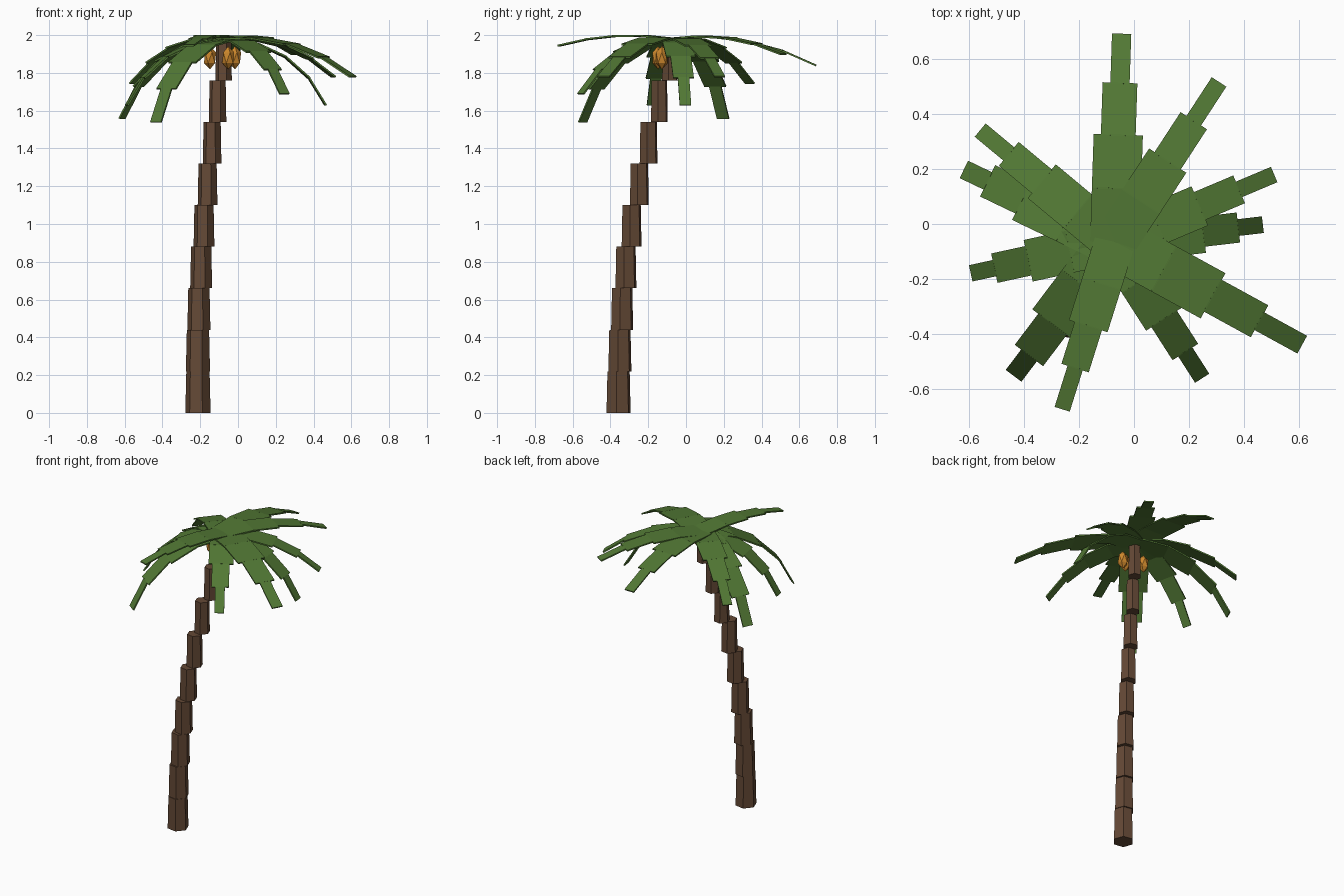
import bpy, bmesh
from math import sin, cos, radians, degrees, atan2, hypot
from mathutils import Matrix, Vector

if "Cube" in bpy.data.objects:
    bpy.data.objects.remove(bpy.data.objects["Cube"])


def material(name, rgb):
    m = bpy.data.materials.new(name)
    m.diffuse_color = (*rgb, 1)
    m.use_nodes = True
    m.node_tree.nodes["Principled BSDF"].inputs["Base Color"].default_value = m.diffuse_color
    return m


BARK = material("bark", (0.127, 0.066, 0.036))
LEAF = material("leaf", (0.085, 0.19, 0.035))
NUT = material("nut", (0.60, 0.24, 0.025))


def finish(bm, name, mat):
    me = bpy.data.meshes.new(name)
    bm.to_mesh(me)
    bm.free()
    me.materials.append(mat)
    ob = bpy.data.objects.new(name, me)
    bpy.context.collection.objects.link(ob)
    return ob


# Trunk: nine stacked six-sided logs stepping along a leaning curve
SEG = 0.22
centres = [(-.212, -.357), (-.212, -.350), (-.207, -.338), (-.195, -.318),
           (-.180, -.288), (-.161, -.247), (-.137, -.198), (-.108, -.141), (-.076, -.085)]
bm = bmesh.new()
for i, (x, y) in enumerate(centres):
    r = 0.068 - 0.003 * i
    place = Matrix.Translation((x, y, SEG * (i + 0.5))) @ Matrix.Rotation(radians(80), 4, 'Z')
    bmesh.ops.create_cone(bm, cap_ends=True, segments=6, radius1=r, radius2=r * 0.92,
                          depth=SEG, matrix=place)
finish(bm, "trunk", BARK)

# Fronds: four thin plates each, bending down towards the given tip
CROWN = Vector((-.07, -.065, 1.98))
WIDTHS = (0.92, 0.92, 0.65, 0.36)
THICK = 0.009


def frond(index, tip):
    d = Vector(tip) - CROWN
    reach, drop = hypot(d.x, d.y), -d.z
    pitch0 = 7 - 23 * drop / reach
    bend = (pitch0 + degrees(atan2(drop, reach))) / 1.5
    pitches = [radians(pitch0 - k * bend) for k in range(4)]
    length = reach / sum(cos(p) for p in pitches)
    turn = Matrix.Translation(CROWN) @ Matrix.Rotation(atan2(d.y, d.x), 4, 'Z')
    bm = bmesh.new()
    x = z = 0.0
    for p, w in zip(pitches, WIDTHS):
        dx, dz = length * cos(p), length * sin(p)
        mid = Matrix.Translation((x + dx / 2, 0, z + dz / 2))
        size = Matrix.Diagonal((length * 1.02, length * w, THICK, 1))
        bmesh.ops.create_cube(bm, size=1, matrix=turn @ mid @ Matrix.Rotation(-p, 4, 'Y') @ size)
        x, z = x + dx, z + dz
    finish(bm, f"frond_{index}", LEAF)


tips = [(-.045, .687, 1.84), (.307, .513, 1.90), (.505, .178, 1.78), (.463, -.003, 1.63),
        (.607, -.436, 1.78), (.245, -.556, 1.69), (-.26, -.67, 1.945), (-.434, -.547, 1.54),
        (-.588, -.178, 1.63), (-.613, .196, 1.56), (-.555, .338, 1.745)]
for i, t in enumerate(tips, 1):
    frond(i, t)

# Nuts: stretched low-poly balls hanging beside the trunk top
for i, (x, y) in enumerate([(-.148, -.085), (-.052, -.148), (-.016, -.128)], 1):
    bm = bmesh.new()
    bmesh.ops.create_icosphere(bm, subdivisions=1, radius=1,
                               matrix=Matrix.Translation((x, y, 1.88)) @ Matrix.Diagonal((.036, .036, .062, 1)))
    finish(bm, f"nut_{i}", NUT)
